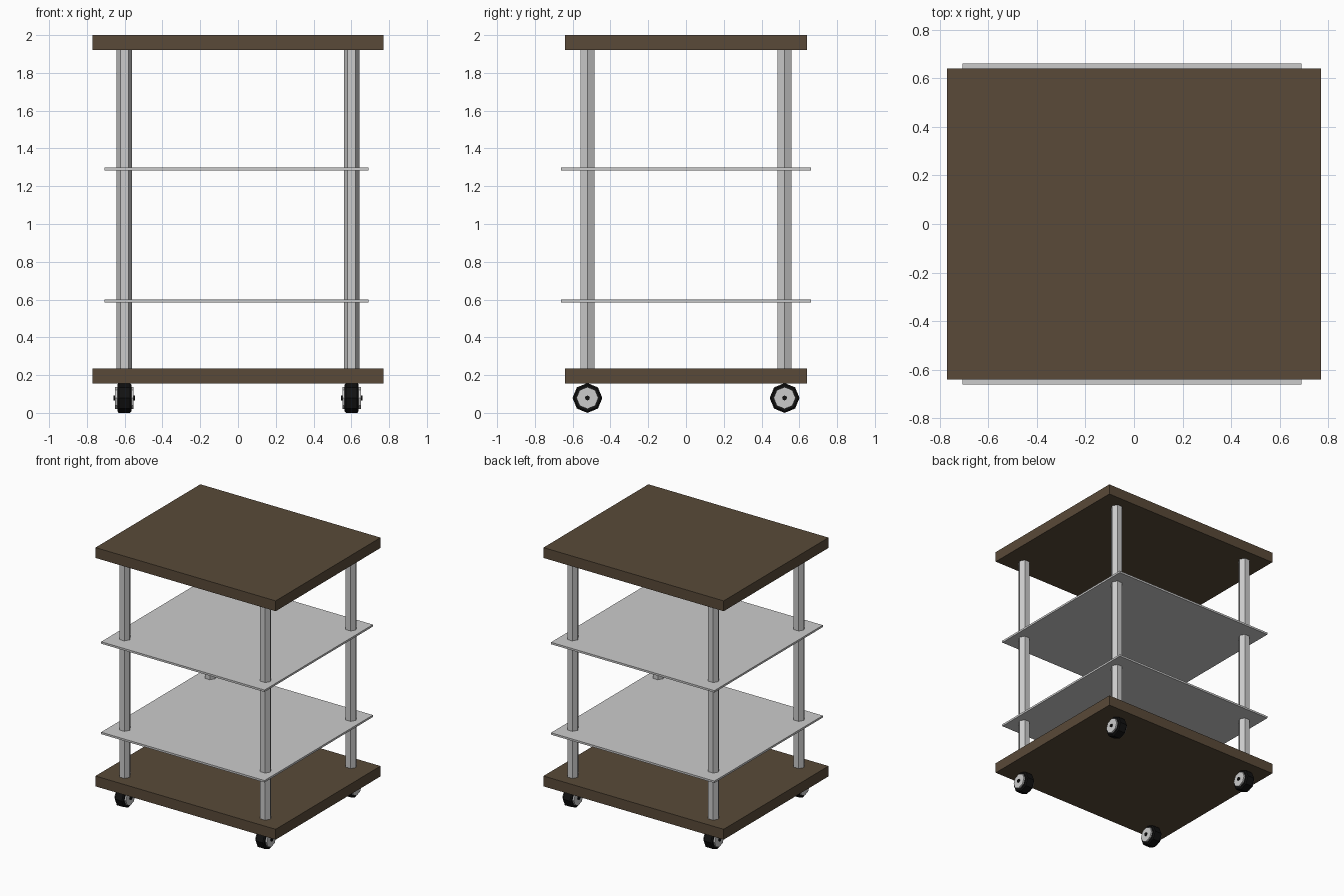
import bpy
from math import pi

if "Cube" in bpy.data.objects:
    bpy.data.objects.remove(bpy.data.objects["Cube"])


def material(name, rgb):
    m = bpy.data.materials.new(name)
    m.diffuse_color = (*rgb, 1)
    m.use_nodes = True
    m.node_tree.nodes["Principled BSDF"].inputs["Base Color"].default_value = m.diffuse_color
    return m


wood = material("dark_wood", (0.10, 0.068, 0.04))
rubber = material("black_rubber", (0.006, 0.006, 0.006))


def finish(name, mat):
    ob = bpy.context.object
    ob.name = name
    if mat:
        ob.data.materials.append(mat)
    return ob


def slab(name, x0, x1, y, z0, z1, mat=None):
    bpy.ops.mesh.primitive_cube_add(size=1, location=((x0 + x1) / 2, 0, (z0 + z1) / 2))
    bpy.context.object.scale = (x1 - x0, 2 * y, z1 - z0)
    bpy.ops.object.transform_apply(location=False, rotation=False)
    return finish(name, mat)


def prism(name, sides, radius, depth, loc, rot=(0, 0, 0), mat=None):
    bpy.ops.mesh.primitive_cylinder_add(vertices=sides, radius=radius, depth=depth,
                                        location=loc, rotation=rot)
    return finish(name, mat)


# Thick wooden boards
slab("top_board", -0.77, 0.77, 0.64, 1.92, 2.0, wood)
slab("base_board", -0.77, 0.77, 0.64, 0.155, 0.235, wood)

# Thin grey shelves
slab("upper_shelf", -0.706, 0.69, 0.662, 1.283, 1.298)
slab("lower_shelf", -0.706, 0.69, 0.662, 0.584, 0.599)

# Hexagonal posts and octagonal castor wheels at each corner
AXLE = (0, pi / 2, 0)
for sx, side in ((-1, "left"), (1, "right")):
    for sy, end in ((-1, "front"), (1, "back")):
        tag = f"{end}_{side}"
        x, y, z = sx * 0.602, sy * 0.522, 0.079
        prism(f"{tag}_post", 6, 0.042, 1.70, (x, y, 1.078), (0, 0, pi / 2))
        tyre = prism(f"{tag}_tyre", 8, 0.079, 0.074, (x, y, z), AXLE, rubber)
        bevel = tyre.modifiers.new("rounded_rim", "BEVEL")
        bevel.width, bevel.segments = 0.008, 1
        bevel.limit_method, bevel.angle_limit = "ANGLE", 1.2
        prism(f"{tag}_rim", 8, 0.058, 0.098, (x, y, z), AXLE)
        prism(f"{tag}_axle", 8, 0.013, 0.112, (x, y, z), AXLE, rubber)
